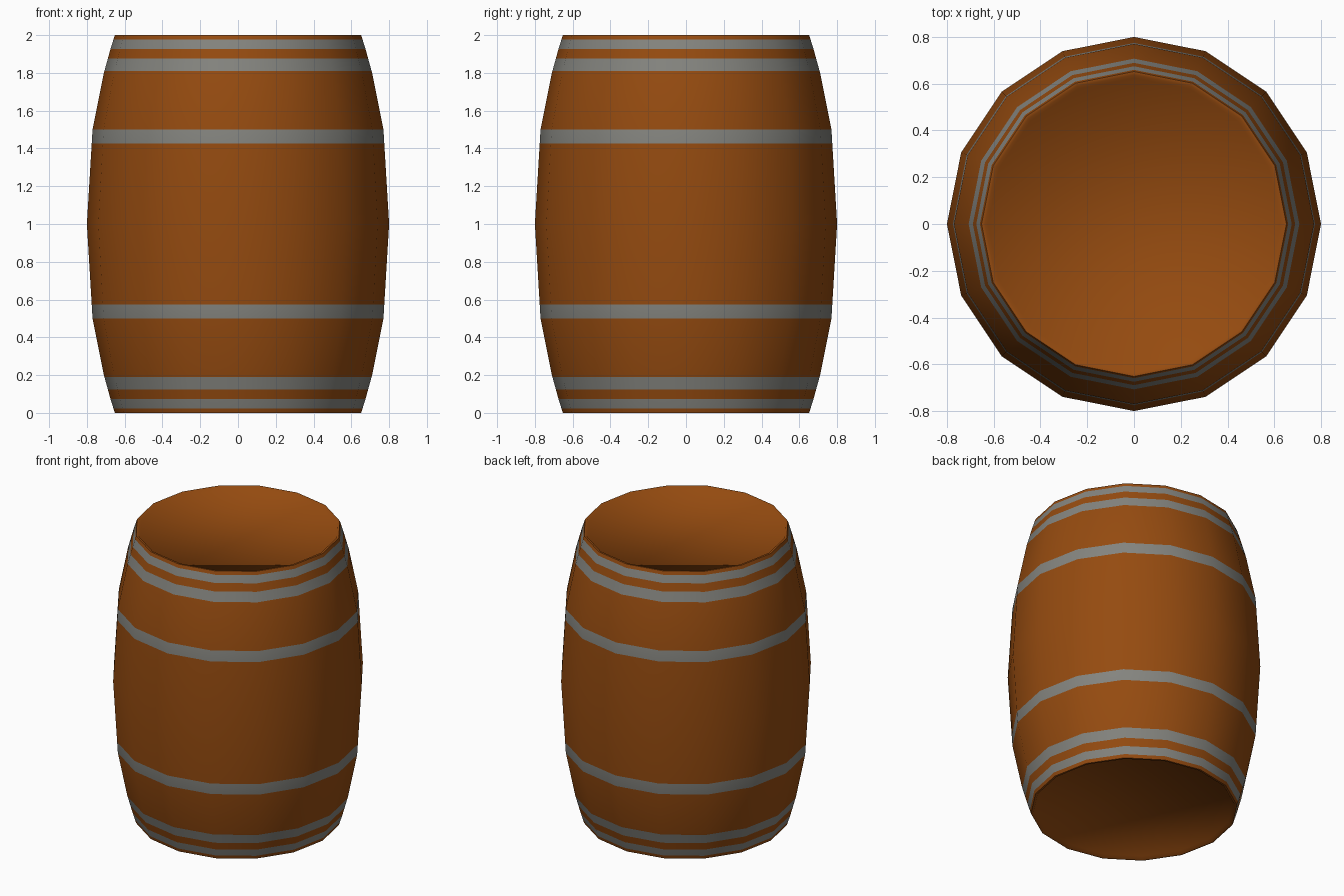
import bpy, bmesh, math

if "Cube" in bpy.data.objects:
    bpy.data.objects.remove(bpy.data.objects["Cube"])

SIDES = 16

def material(name, color):
    m = bpy.data.materials.new(name)
    m.diffuse_color = (*color, 1)
    m.use_nodes = True
    m.node_tree.nodes["Principled BSDF"].inputs["Base Color"].default_value = m.diffuse_color
    return m

wood = material("brown_wood", (0.30, 0.070, 0.005))
steel = material("grey_steel", (0.23, 0.23, 0.21))

# Outer silhouette (height above middle, radius), mirrored about z = 1
SHAPE = [(0, 0.80), (0.5, 0.77), (0.8, 0.71), (0.93, 0.674), (1.0, 0.652)]
# Hoops (from, to), height above middle
HOOPS = [(0.425, 0.5), (0.81, 0.875), (0.927, 0.977)]

def radius(h):
    h = abs(h)
    for (h0, r0), (h1, r1) in zip(SHAPE, SHAPE[1:]):
        if h <= h1 + 1e-6:
            return r0 + (r1 - r0) * (h - h0) / (h1 - h0)
    return SHAPE[-1][1]

# Half profile: side loops at every bend and hoop edge, then rim and sunken lid
heights = sorted({h for h, _ in SHAPE} | {e for hoop in HOOPS for e in hoop})
half = [(h, radius(h)) for h in heights] + [(1.0, 0.638), (0.982, 0.625)]
profile = [(-h, r) for h, r in reversed(half[1:])] + half

bm = bmesh.new()
rings = []
for h, r in profile:
    rings.append([bm.verts.new((r * math.cos(2 * math.pi * i / SIDES),
                                r * math.sin(2 * math.pi * i / SIDES), 1 + h))
                  for i in range(SIDES)])

# Staves and hoops
for (h0, r0), (h1, r1), lo, hi in zip(profile, profile[1:], rings, rings[1:]):
    mid = abs(h0 + h1) / 2
    outer = min(r0, r1) > 0.64
    is_hoop = outer and any(a < mid < b for a, b in HOOPS)
    for i in range(SIDES):
        j = (i + 1) % SIDES
        f = bm.faces.new((lo[i], lo[j], hi[j], hi[i]))
        f.material_index = int(is_hoop)

# Lids at both ends
bm.faces.new(list(reversed(rings[0])))
bm.faces.new(rings[-1])
bmesh.ops.recalc_face_normals(bm, faces=bm.faces)

mesh = bpy.data.meshes.new("barrel")
bm.to_mesh(mesh)
bm.free()
mesh.materials.append(wood)
mesh.materials.append(steel)
barrel = bpy.data.objects.new("barrel", mesh)
bpy.context.collection.objects.link(barrel)
bpy.context.view_layer.objects.active = barrel
barrel.select_set(True)
bpy.ops.object.shade_smooth_by_angle(angle=math.radians(60))
